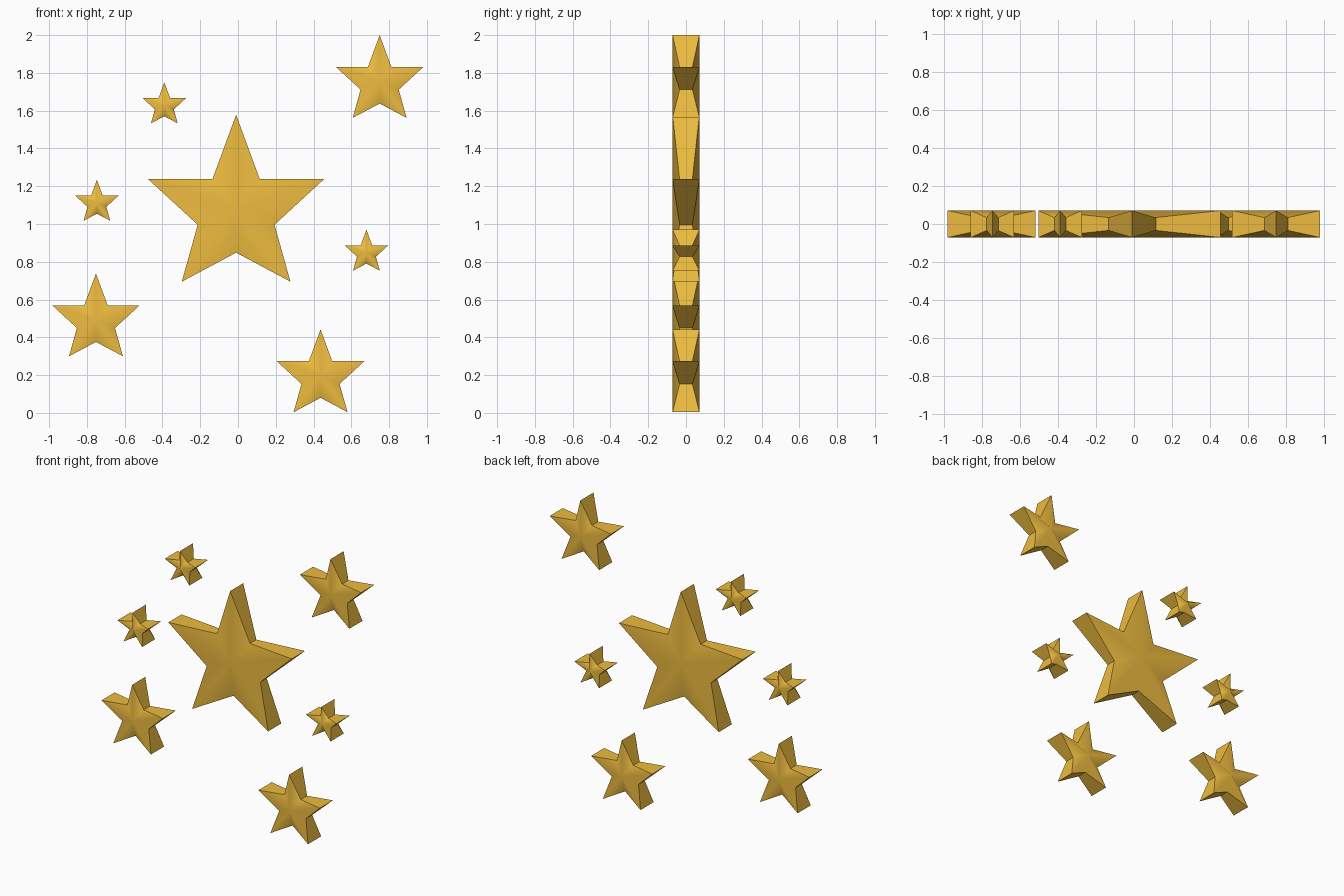
import bpy, bmesh

if "Cube" in bpy.data.objects:
    bpy.data.objects.remove(bpy.data.objects["Cube"])

# Gold material
gold = bpy.data.materials.new("gold")
gold.diffuse_color = (0.85, 0.50, 0.05, 1)
gold.use_nodes = True
gold.node_tree.nodes["Principled BSDF"].inputs["Base Color"].default_value = gold.diffuse_color

# Right half of the star outline, from top tip to bottom notch:
# x and drop below the tip, in half-widths (tips and notches alternate)
HALF = [(0, 0), (0.267, 0.725), (1, 0.725), (0.435, 1.245),
        (0.615, 1.889), (0, 1.561)]
OUTLINE = HALF + [(-x, d) for x, d in HALF[-2:0:-1]]
CENTRE_DROP = 1.06
TIP_Y, NOTCH_Y = 0.071, 0.034   # half thickness at tips/centre and at notches


def star(name, x, top, size):
    bm = bmesh.new()
    rings = []
    for side in (-1, 1):
        ring = [bm.verts.new((x + px * size,
                              side * (NOTCH_Y if i % 2 else TIP_Y),
                              top - d * size))
                for i, (px, d) in enumerate(OUTLINE)]
        hub = bm.verts.new((x, side * TIP_Y, top - CENTRE_DROP * size))
        # faceted face fanned around the raised centre, softly shaded
        for i in range(10):
            bm.faces.new((ring[i], ring[(i + 1) % 10], hub)).smooth = True
        rings.append(ring)
    # flat walls joining front and back
    a, b = rings
    for i in range(10):
        j = (i + 1) % 10
        wall = bm.faces.new((a[i], a[j], b[j], b[i]))
        for e in wall.edges:
            e.smooth = False
    bmesh.ops.recalc_face_normals(bm, faces=bm.faces)
    mesh = bpy.data.meshes.new(name)
    bm.to_mesh(mesh)
    bm.free()
    mesh.materials.append(gold)
    bpy.context.collection.objects.link(bpy.data.objects.new(name, mesh))


# One large, three medium and three small stars: x, top z, half-width
star("large_star", -0.01, 1.578, 0.4675)
for i, (x, top) in enumerate([(0.75, 2.0), (-0.752, 0.738), (0.437, 0.442)]):
    star(f"medium_star_{i + 1}", x, top, 0.232)
for i, (x, top) in enumerate([(-0.39, 1.75), (-0.747, 1.234), (0.68, 0.97)]):
    star(f"small_star_{i + 1}", x, top, 0.115)
